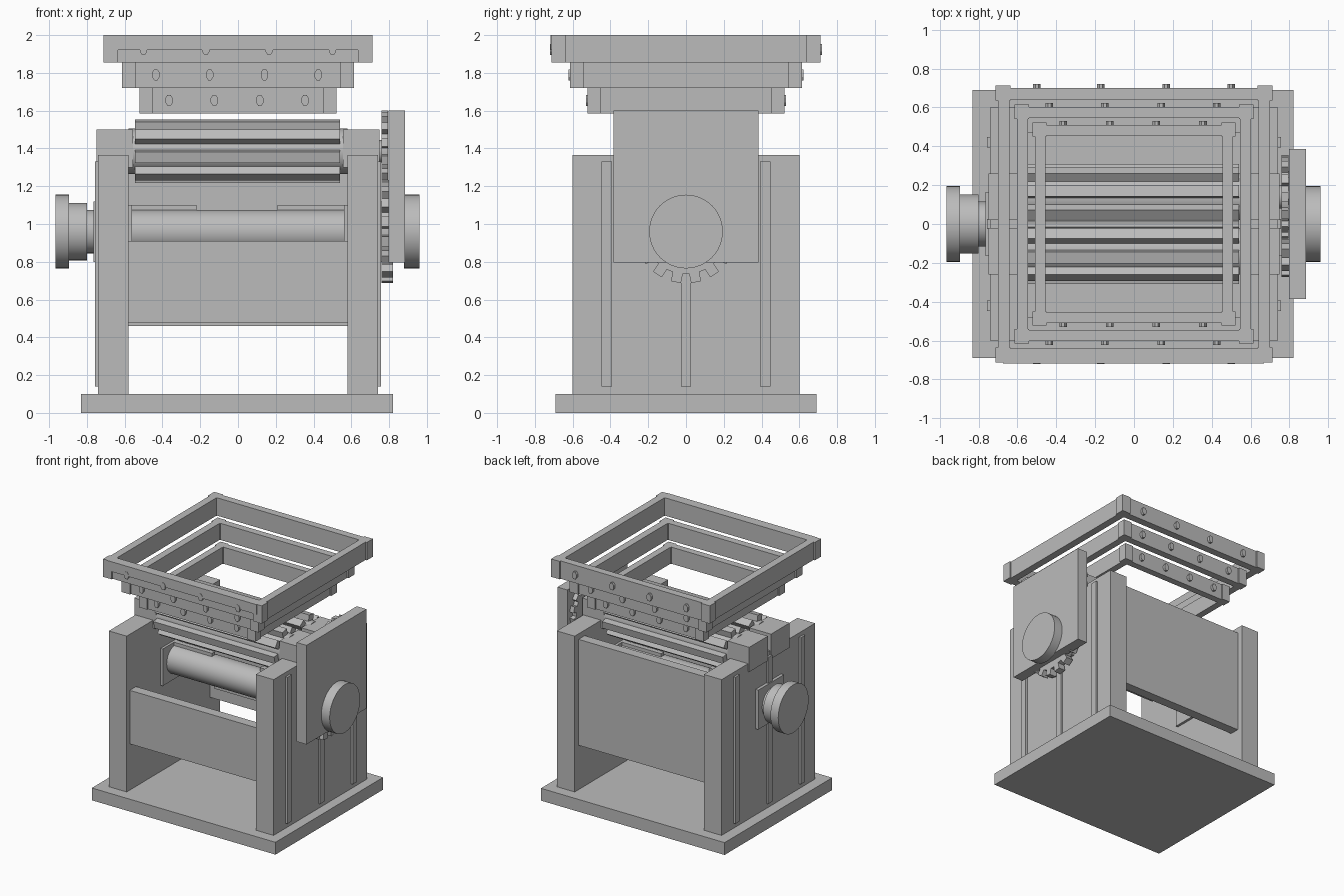
import bpy, bmesh, math
from mathutils import Matrix, Vector

cube = bpy.data.objects.get("Cube")
if cube:
    bpy.data.objects.remove(cube, do_unlink=True)

grey = bpy.data.materials.new("plain_grey")
grey.use_nodes = True
tone = (0.5, 0.5, 0.5, 1)
grey.diffuse_color = tone
grey.node_tree.nodes["Principled BSDF"].inputs["Base Color"].default_value = tone


def finish(name, bm, smooth=False):
    mesh = bpy.data.meshes.new(name)
    bm.to_mesh(mesh)
    bm.free()
    mesh.materials.append(grey)
    ob = bpy.data.objects.new(name, mesh)
    bpy.context.collection.objects.link(ob)
    if smooth:
        bpy.ops.object.select_all(action='DESELECT')
        ob.select_set(True)
        bpy.context.view_layer.objects.active = ob
        bpy.ops.object.shade_smooth_by_angle(angle=math.radians(30))
    return ob


def add_box(bm, xs, ys, zs, turn=Matrix()):
    low, high = zip(xs, ys, zs)
    size = [b - a for a, b in zip(low, high)]
    mid = [(a + b) / 2 for a, b in zip(low, high)]
    bmesh.ops.create_cube(bm, size=1, matrix=turn @ Matrix.Translation(mid) @ Matrix.Diagonal((*size, 1)))


def add_rod(bm, xs, y, z, r, sides=48):
    mat = Matrix.Translation((sum(xs) / 2, y, z)) @ Matrix.Rotation(math.pi / 2, 4, 'Y')
    bmesh.ops.create_cone(bm, cap_ends=True, segments=sides, radius1=r, radius2=r,
                          depth=xs[1] - xs[0], matrix=mat)


def box(name, xs, ys, zs):
    bm = bmesh.new()
    add_box(bm, xs, ys, zs)
    return finish(name, bm)


def rod(name, xs, y, z, r):
    bm = bmesh.new()
    add_rod(bm, xs, y, z, r)
    return finish(name, bm, True)


def toothed(name, xs, y, z, core, outer, count, half_width, start=0, core_xs=None):
    """Round core along x with straight teeth around it."""
    bm = bmesh.new()
    add_rod(bm, core_xs or xs, y, z, core)
    for i in range(count):
        turn = Matrix.Translation((0, y, z)) @ Matrix.Rotation(start + i * math.tau / count, 4, 'X')
        add_box(bm, xs, (-half_width, half_width), (core - 0.02, outer), turn)
    return finish(name, bm, True)


def span(side, a, b):
    return tuple(sorted((side * a, side * b)))


SHAFT_Z, ROLLER_Z, ROLLER_Y = 0.96, 1.385, 0.14

# base and body walls
box("base", (-0.83, 0.82), (-0.69, 0.69), (0, 0.1))
box("front_panel", (-0.58, 0.58), (-0.56, -0.48), (0.475, 0.91))
box("back_panel", (-0.58, 0.58), (0.47, 0.55), (0.46, 1.32))

for side, word in ((1, "left"), (-1, "right")):
    box(word + "_wall", span(side, 0.58, 0.74), (-0.6, 0.6), (0.1, 1.365))
    for i, y in enumerate((-0.42, 0, 0.42)):
        box(f"{word}_rib_{i + 1}", span(side, 0.735, 0.757), (y - 0.027, y + 0.027), (0.14, 1.33))
    for end, place in ((-1, "front"), (1, "back")):
        box(f"{word}_{place}_bearing_block", span(side, 0.555, 0.75), span(end, 0.02, 0.26), (1.3, 1.5))
    # flanges where the main shaft passes through the wall
    box(word + "_inner_flange", span(side, 0.56, 0.585), (-0.165, 0.165), (0.8, 1.1))
    box(word + "_outer_flange", span(side, 0.735, 0.765), (-0.165, 0.165), (0.8, 1.12))

# main shaft with staggered blades
rod("main_shaft", (-0.82, 0.9), 0, SHAFT_Z, 0.115)
for name, xs, zs in (("upper_right_blade", (-0.56, -0.22), (1.0, 1.1)),
                     ("upper_left_blade", (0.21, 0.56), (1.0, 1.1)),
                     ("lower_blade", (-0.2, 0.2), (0.82, 0.9))):
    box(name, xs, (-0.02, 0.02), zs)

# fluted crushing rollers
for end, place in ((-1, "front"), (1, "back")):
    toothed(place + "_roller", (-0.545, 0.54), end * ROLLER_Y, ROLLER_Z, 0.12, 0.165, 8, 0.03,
            start=0.2 if end < 0 else 0.2 + math.pi / 8, core_xs=(-0.58, 0.58))

# drive gears and cover
toothed("drive_gear", (0.76, 0.82), 0, SHAFT_Z, 0.225, 0.273, 16, 0.027, start=math.pi / 16)
toothed("roller_gear", (0.76, 0.795), ROLLER_Y, ROLLER_Z, 0.18, 0.215, 14, 0.024)
rod("roller_gear_shaft", (0.7, 0.78), ROLLER_Y, ROLLER_Z, 0.06)
box("gear_cover", (0.797, 0.885), (-0.385, 0.385), (0.795, 1.6))
rod("left_wheel", (0.88, 0.96), 0, SHAFT_Z, 0.195)

# pulley on the other end of the shaft
rod("pulley_hub", (-0.9, -0.8), 0, SHAFT_Z, 0.152)
rod("right_wheel", (-0.965, -0.895), 0, SHAFT_Z, 0.195)


def hopper_ring(name, outer, inner, z0, z1, bolt_xs, bolt_z):
    """Square frame with proud corner blocks and bolts on front and back."""
    bm = bmesh.new()
    bar = outer - 0.012
    for s in (-1, 1):
        add_box(bm, (-inner, inner), span(s, inner, bar), (z0, z1))
        add_box(bm, span(s, inner, bar), (-inner, inner), (z0, z1))
        for t in (-1, 1):
            add_box(bm, span(s, inner - 0.005, outer), span(t, inner - 0.005, outer), (z0, z1))
    finish(name, bm)
    bm = bmesh.new()
    for s in (-1, 1):
        for x in bolt_xs:
            mat = (Matrix.Translation((x, s * (bar + 0.005), bolt_z)) @ Matrix.Diagonal((1, 1, 1.5, 1))
                   @ Matrix.Rotation(math.pi / 2, 4, 'X') @ Matrix.Rotation(math.pi / 8, 4, 'Z'))
            bmesh.ops.create_cone(bm, cap_ends=True, segments=8, radius1=0.021, radius2=0.021,
                                  depth=0.03, matrix=mat)
    finish(name + "_bolts", bm)


# stepped hopper
hopper_ring("lower_hopper_ring", 0.522, 0.455, 1.585, 1.72, (-0.365, -0.125, 0.115, 0.355), 1.655)
hopper_ring("middle_hopper_ring", 0.615, 0.545, 1.72, 1.855, (-0.435, -0.15, 0.14, 0.425), 1.79)
hopper_ring("upper_hopper_ring", 0.713, 0.64, 1.855, 2.0, (-0.5, -0.17, 0.165, 0.5), 1.925)
box("front_hopper_strip", (-0.675, 0.67), (-0.718, -0.69), (1.92, 2.0))
